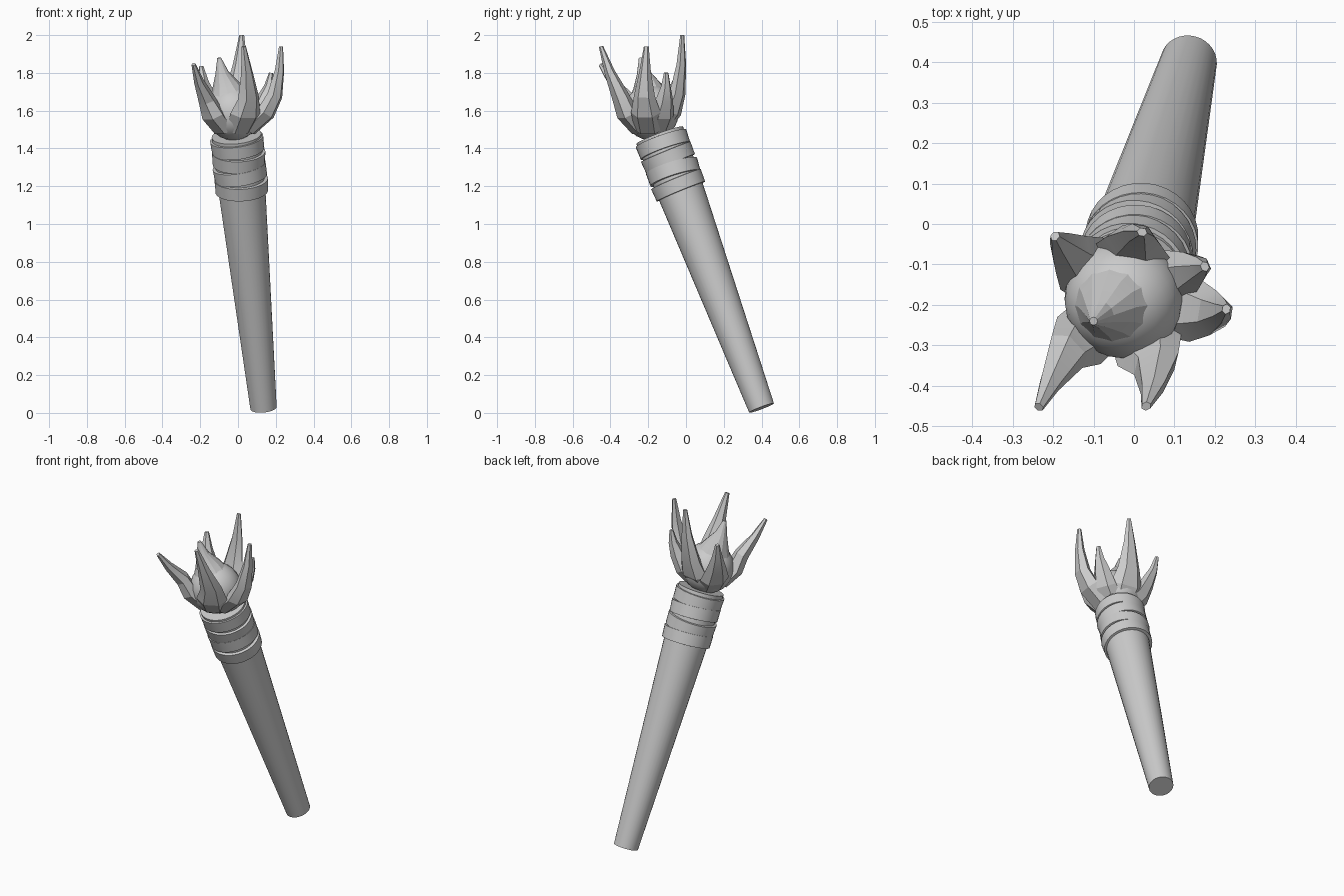
import bpy, bmesh, math
from mathutils import Vector, Matrix

if "Cube" in bpy.data.objects:
    bpy.data.objects.remove(bpy.data.objects["Cube"])

BASE = Vector((0.135, 0.40, 0.026))
NECK = Vector((-0.008, -0.139, 1.47))
AXIS = (NECK - BASE).normalized()
ROT = AXIS.to_track_quat('Z', 'Y')
HEAD = Vector((-0.025, -0.185, 1.59))


def finish(name, bm, angle=30):
    bmesh.ops.recalc_face_normals(bm, faces=bm.faces[:])
    me = bpy.data.meshes.new(name)
    bm.to_mesh(me)
    bm.free()
    ob = bpy.data.objects.new(name, me)
    bpy.context.collection.objects.link(ob)
    bpy.ops.object.select_all(action='DESELECT')
    ob.select_set(True)
    bpy.context.view_layer.objects.active = ob
    bpy.ops.object.shade_smooth_by_angle(angle=math.radians(angle))
    return ob


def lathe(name, profile, origin, rot, n=32):
    """Closed revolved shape from (radius, height) points."""
    bm = bmesh.new()
    m = Matrix.Translation(origin) @ rot.to_matrix().to_4x4()
    rings = [[bm.verts.new(m @ Vector((r * math.cos(2 * math.pi * i / n),
                                       r * math.sin(2 * math.pi * i / n), h)))
              for i in range(n)] for r, h in profile]
    for a, b in zip(rings, rings[1:]):
        for i in range(n):
            bm.faces.new((a[i], a[(i + 1) % n], b[(i + 1) % n], b[i]))
    bm.faces.new(rings[0])
    bm.faces.new(rings[-1])
    return finish(name, bm)


def spike(name, path, sizes, outward, n=6):
    """Tapered horn: path points with (half width, half thickness)."""
    bm = bmesh.new()
    rings = []
    for k, (p, (w, t)) in enumerate(zip(path, sizes)):
        tan = (path[min(k + 1, len(path) - 1)] - path[max(k - 1, 0)]).normalized()
        side = tan.cross(outward).normalized()
        thick = side.cross(tan).normalized()
        rings.append([bm.verts.new(p + side * w * math.cos(2 * math.pi * i / n)
                                   + thick * t * math.sin(2 * math.pi * i / n))
                      for i in range(n)])
    for a, b in zip(rings, rings[1:]):
        for i in range(n):
            bm.faces.new((a[i], a[(i + 1) % n], b[(i + 1) % n], b[i]))
    bm.faces.new(rings[0])
    bm.faces.new(rings[-1])
    return finish(name, bm, 15)


# Tapered handle
length = (NECK - BASE).length
lathe("handle", [(0.07, 0), (0.125, length * 0.8), (0.132, length)], BASE, ROT)

# Slightly crooked wrapped bands
for i, (z, tx, ty) in enumerate([(1.205, 2, 3), (1.275, -3, -4),
                                 (1.35, 2, 4), (1.42, -1, -2)]):
    c = BASE + AXIS * ((z - BASE.z) / AXIS.z)
    tilt = Matrix.Rotation(math.radians(tx), 3, 'X') @ Matrix.Rotation(math.radians(ty), 3, 'Y')
    rot = (tilt @ ROT.to_matrix()).to_quaternion()
    lathe("wrap_band_%d" % (i + 1), [(0.125, -0.037), (0.139, -0.035),
                                     (0.142, 0.035), (0.128, 0.037)], c, rot)

# Round ember at the core
bm = bmesh.new()
bmesh.ops.create_uvsphere(bm, u_segments=24, v_segments=14, radius=0.147)
bmesh.ops.transform(bm, matrix=Matrix.Translation(HEAD) @ ROT.to_matrix().to_4x4(), verts=bm.verts[:])
finish("head_ball", bm)

# Central flame tip
spike("centre_flame",
      [Vector((-0.04, -0.195, 1.64)), Vector((-0.065, -0.205, 1.73)),
       Vector((-0.085, -0.225, 1.80)), Vector((-0.10, -0.24, 1.88))],
      [(0.125, 0.12), (0.075, 0.075), (0.036, 0.036), (0.01, 0.01)], Vector((0, -1, 0)), 12)

# Outer flames: elbow, tip, width scale
flames = [((-0.165, -0.315, 1.66), (-0.235, -0.452, 1.845), 0.9),
          ((0.055, -0.345, 1.67), (0.03, -0.45, 1.94), 1.0),
          ((0.195, -0.22, 1.68), (0.228, -0.21, 1.94), 0.9),
          ((0.14, -0.115, 1.66), (0.175, -0.105, 1.80), 0.8),
          ((0.0, -0.045, 1.69), (0.02, -0.02, 2.0), 1.15),
          ((-0.155, -0.075, 1.66), (-0.195, -0.03, 1.835), 0.95)]
for i, (e, t, s) in enumerate(flames):
    e, t = Vector(e), Vector(t)
    out = Vector((e.x - HEAD.x, e.y - HEAD.y, 0))
    root = Vector((HEAD.x, HEAD.y, 1.50)) + out * 0.38
    low = root.lerp(e, 0.5) + out * 0.1
    mid = e.lerp(t, 0.5) + out.normalized() * 0.008
    spike("outer_flame_%d" % (i + 1), [root, low, e, mid, t],
          [(0.075, 0.04), (0.088 * s, 0.05), (0.062 * s, 0.042),
           (0.034 * s, 0.026), (0.013, 0.011)], out.normalized())
